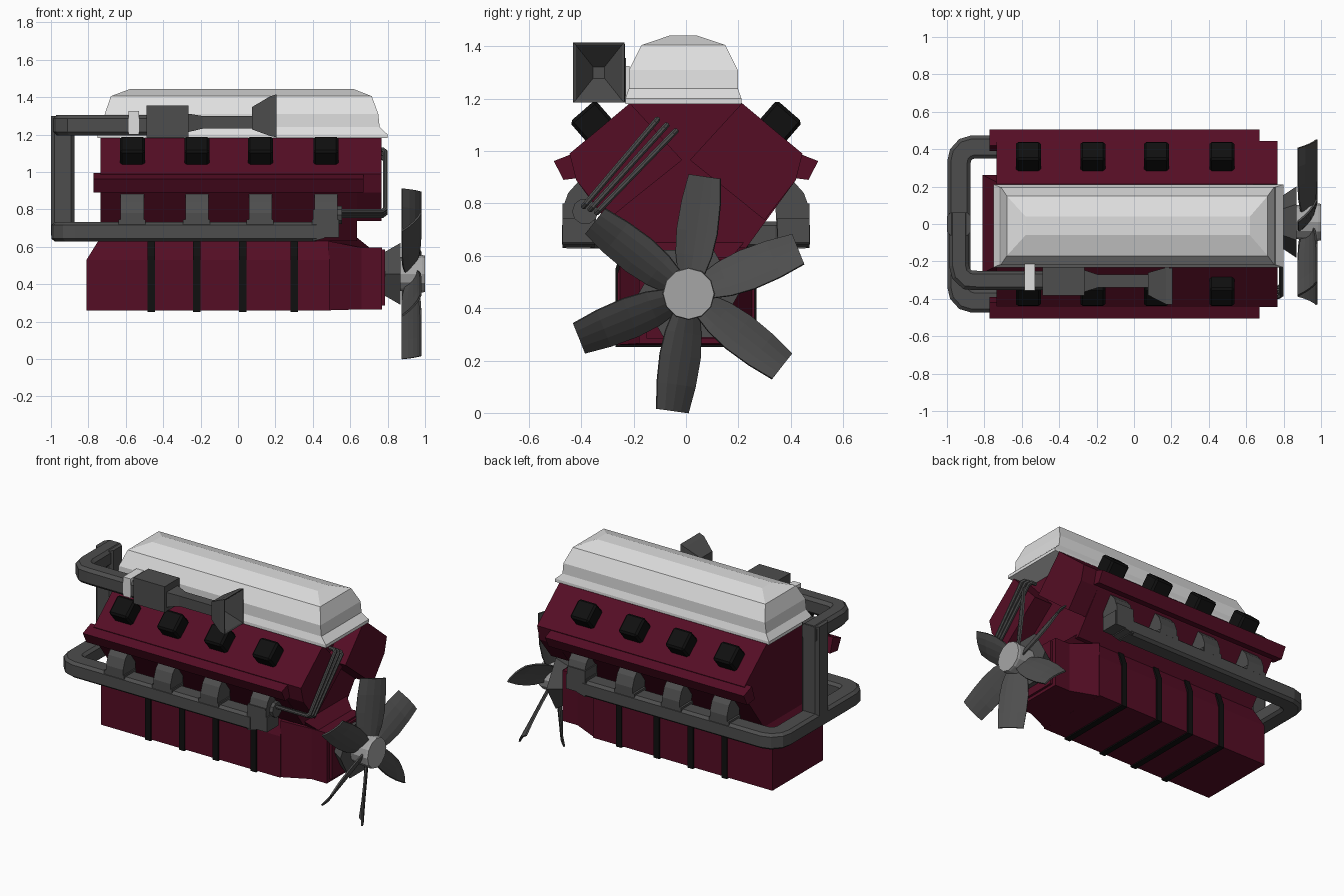
import bpy, bmesh, math
from mathutils import Vector

cube = bpy.data.objects.get("Cube")
if cube:
    bpy.data.objects.remove(cube, do_unlink=True)


def material(name, r, g, b):
    m = bpy.data.materials.new(name)
    m.use_nodes = True
    m.diffuse_color = (r, g, b, 1)
    m.node_tree.nodes["Principled BSDF"].inputs["Base Color"].default_value = (r, g, b, 1)
    return m


MAROON = material("maroon", 0.09, 0.004, 0.018)
WHITE = material("off_white", 0.74, 0.74, 0.74)
GREY = material("dark_grey", 0.075, 0.075, 0.075)
BLACK = material("black", 0.005, 0.005, 0.005)
SILVER = material("light_grey", 0.38, 0.38, 0.38)


def loft(name, rings, mat, closed=True):
    """Skin a list of equal-length rings; closed rings get end caps."""
    bm = bmesh.new()
    rows = [[bm.verts.new(p) for p in ring] for ring in rings]
    n = len(rows[0])
    for a, b in zip(rows, rows[1:]):
        for i in range(n if closed else n - 1):
            j = (i + 1) % n
            bm.faces.new((a[i], a[j], b[j], b[i]))
    if closed:
        bm.faces.new(rows[0])
        bm.faces.new(rows[-1])
    bmesh.ops.recalc_face_normals(bm, faces=bm.faces)
    mesh = bpy.data.meshes.new(name)
    bm.to_mesh(mesh)
    bm.free()
    mesh.materials.append(mat)
    ob = bpy.data.objects.new(name, mesh)
    bpy.context.scene.collection.objects.link(ob)
    return ob


def prism(name, profile, x0, x1, mat, side=1):
    """Extrude a (y, z) profile along x."""
    return loft(name, [[(x, side * y, z) for y, z in profile] for x in (x0, x1)], mat)


def rect_x(x, cy, cz, hy, hz):
    return [(x, cy + a * hy, cz + b * hz) for a, b in ((-1, -1), (1, -1), (1, 1), (-1, 1))]


def rect_z(z, x0, x1, hy, cy=0):
    return [(x0, cy - hy, z), (x1, cy - hy, z), (x1, cy + hy, z), (x0, cy + hy, z)]


def disc_x(x, cy, cz, r, sides):
    return [(x, cy + r * math.cos(math.tau * i / sides), cz + r * math.sin(math.tau * i / sides))
            for i in range(sides)]


def sweep(name, points, normal, hs, hu, mat, cut=0.55):
    """Sweep a chamfered rectangle along a planar path with mitred corners."""
    pts, up = [Vector(p) for p in points], Vector(normal).normalized()
    section = [(1, -cut), (1, cut), (cut, 1), (-cut, 1), (-1, cut), (-1, -cut), (-cut, -1), (cut, -1)]
    rings = []
    for i, p in enumerate(pts):
        t_in = (p - pts[i - 1]).normalized() if i else (pts[1] - p).normalized()
        t_out = (pts[i + 1] - p).normalized() if i < len(pts) - 1 else t_in
        t = (t_in + t_out).normalized()
        side = t.cross(up) / max(t.dot(t_in), 0.3)
        rings.append([p + side * a * hs + up * b * hu for a, b in section])
    return loft(name, rings, mat)


# Engine block, heads and side flanges
half = [(0.23, 0.63), (0.42, 0.89), (0.44, 0.985), (0.214, 1.183)]
prism("engine_block", half + [(-y, z) for y, z in reversed(half)], -0.735, 0.635, MAROON)
head = [(0.015, 0.966), (0.214, 1.183), (0.445, 0.99), (0.42, 0.89), (0.30, 0.737)]
flange = [(0.42, 0.995), (0.505, 0.962), (0.468, 0.89), (0.39, 0.90)]
PORTS = (-0.565, -0.22, 0.12, 0.47)
for s, label in ((1, "left"), (-1, "right")):
    prism("cylinder_head_" + label, head, -0.735, 0.768, MAROON, s)
    prism("head_flange_" + label, flange, -0.772, 0.67, MAROON, s)
    # Black caps sit square to the sloping head
    d, n = Vector((0.755, -0.656)), Vector((0.656, 0.755))
    c = Vector((0.35, 1.10))
    cap = [c + d * a * 0.065 + n * b * 0.07 for a, b in ((-1, -1), (1, -1), (1, 1), (-1, 1))]
    for x in PORTS:
        ob = prism("head_cap_" + label, cap, x - 0.067, x + 0.067, BLACK, s)
        bev = ob.modifiers.new("bevel", "BEVEL")
        bev.width = 0.012
        bev.segments = 1

# Oil pan, its nose and straps
loft("oil_pan", [rect_z(0.26, -0.81, 0.49, 0.262), rect_z(0.53, -0.81, 0.49, 0.262),
                 rect_z(0.65, -0.735, 0.49, 0.225)], MAROON)
loft("pan_nose", [rect_x(0.485, 0, 0.445, 0.255, 0.185), rect_x(0.66, 0, 0.43, 0.18, 0.165),
                  rect_x(0.77, 0, 0.43, 0.18, 0.165)], MAROON)
loft("nose_shoulder", [rect_z(0.50, 0.45, 0.74, 0.17), rect_z(0.59, 0.45, 0.71, 0.17),
                       rect_z(0.65, 0.45, 0.635, 0.22)], MAROON)
loft("nose_plate", [rect_x(x, 0, 0.435, 0.15, 0.15) for x in (0.765, 0.785)], MAROON)
for x in (-0.465, -0.22, 0.025, 0.30):
    prism("pan_strap", [(-0.235, 0.64), (-0.27, 0.55), (-0.27, 0.252), (0.27, 0.252),
                        (0.27, 0.55), (0.235, 0.64)], x - 0.02, x + 0.02, BLACK)

# Top cover
loft("top_cover", [rect_z(z, x0, x1, hy, -0.01) for z, x0, x1, hy in (
    (1.18, -0.75, 0.80, 0.222), (1.20, -0.75, 0.80, 0.222), (1.24, -0.72, 0.757, 0.208),
    (1.31, -0.712, 0.75, 0.208), (1.405, -0.68, 0.715, 0.16), (1.442, -0.58, 0.62, 0.05))], WHITE)

# Exhaust: one pipe looping round the rear, with ports and shaped front ends
bend = [(0.42, 0.412), (-0.86, 0.412), (-0.90, 0.40), (-0.927, 0.37), (-0.936, 0.33)]
path = [(x, y, 0.68) for x, y in bend] + [(x, -y, 0.68) for x, y in reversed(bend)]
sweep("exhaust_pipe", path, (0, 0, 1), 0.062, 0.052, GREY, 0.7)
port = [(0.472, 0.65), (0.472, 0.78), (0.45, 0.84), (0.41, 0.885), (0.34, 0.81), (0.35, 0.65)]
foot = [(0.471, 0.65), (0.471, 0.745), (0.35, 0.745), (0.35, 0.65)]
for s, label in ((1, "left"), (-1, "right")):
    for x in PORTS:
        prism("exhaust_port_" + label, port, x - 0.062, x + 0.062, GREY, s)
        prism("port_foot_" + label, foot, x - 0.075, x + 0.07, GREY, s)
    end = [(0.40, 0.63), (0.46, 0.645), (0.53, 0.74), (0.53, 0.80), (0.40, 0.80)]
    loft("exhaust_end_" + label, [[(x, s * y, z) for x, z in end] for y in (0.35, 0.472)], GREY)
loft("hose_fitting", [disc_x(x, -0.385, 0.77, 0.05, 10) for x in (0.52, 0.555)], GREY)

# Riser and intake pipe
sweep("riser", [(-0.936, 0, 0.66), (-0.936, 0, 1.30)], (1, 0, 0), 0.062, 0.063, GREY, 0.7)
sweep("intake_pipe", [(-0.936, 0.06, 1.25), (-0.936, -0.22, 1.25), (-0.925, -0.265, 1.25),
                      (-0.89, -0.298, 1.25), (-0.84, -0.302, 1.25), (-0.45, -0.302, 1.25)],
      (0, 0, 1), 0.052, 0.055, GREY, 0.65)
loft("intake_collar", [rect_x(x, -0.285, 1.262, 0.07, 0.063) for x in (-0.585, -0.53)], WHITE)
loft("filter_box", [rect_x(x, -0.305, 1.27, 0.076, 0.085) for x in (-0.49, -0.265)], GREY)
loft("filter_neck", [rect_x(-0.27, -0.305, 1.262, 0.06, 0.05), rect_x(-0.19, -0.305, 1.265, 0.034, 0.034),
                     rect_x(0.08, -0.305, 1.265, 0.034, 0.034)], GREY)
loft("intake_horn", [rect_x(0.075, -0.32, 1.287, 0.06, 0.06), rect_x(0.17, -0.331, 1.298, 0.098, 0.105),
                     rect_x(0.205, -0.333, 1.30, 0.098, 0.115), rect_x(0.20, -0.333, 1.30, 0.088, 0.105),
                     rect_x(0.10, -0.333, 1.30, 0.022, 0.022)], GREY)

# Three thin hoses across the front of the right head
for k in range(3):
    y0, z0 = -0.39 + 0.025 * k, 0.79 - 0.012 * k
    y1, z1 = -0.11 + 0.035 * k, 1.12 - 0.022 * k
    run = Vector((0, y1 - y0, z1 - z0)).normalized() * 0.015
    a, b = Vector((0.787, y0, z0)), Vector((0.787, y1, z1))
    back = Vector((0.015, 0, 0))
    sweep("front_hose", [(0.54, y0, z0), a - back, a + run, b - run, b - back, (0.74, y1, z1)],
          Vector((1, 0, 0)).cross(run), 0.011, 0.011, GREY, 0.42)

# Fan: flared mount, hub and six twisted blades
FY, FZ = 0.01, 0.455
loft("fan_mount", [disc_x(x, FY, FZ, r, 6) for x, r in ((0.77, 0.13), (0.785, 0.135), (0.87, 0.192))], GREY)
loft("fan_hub", [disc_x(x, FY, FZ, r, 12) for x, r in ((0.86, 0.09), (0.985, 0.1), (1.0, 0.097))], SILVER)
for k in range(6):
    ang = math.radians(82 + 60 * k)
    out = Vector((0, math.cos(ang), math.sin(ang)))
    lat = Vector((0, math.sin(ang), -math.cos(ang)))
    rows = []
    for r, chord, pitch in ((0.08, 0.05, 0.035), (0.15, 0.068, 0.045), (0.24, 0.077, 0.05),
                            (0.35, 0.073, 0.05), (0.452, 0.06, 0.05)):
        rows.append([Vector((0.927 + u * pitch + 0.014 * (1 - u * u), FY, FZ)) + out * r + lat * u * chord
                     for u in (-1, -0.5, 0, 0.5, 1)])
    blade = loft("fan_blade", rows, GREY, closed=False)
    sol = blade.modifiers.new("thickness", "SOLIDIFY")
    sol.thickness = 0.01
    sol.offset = 0
